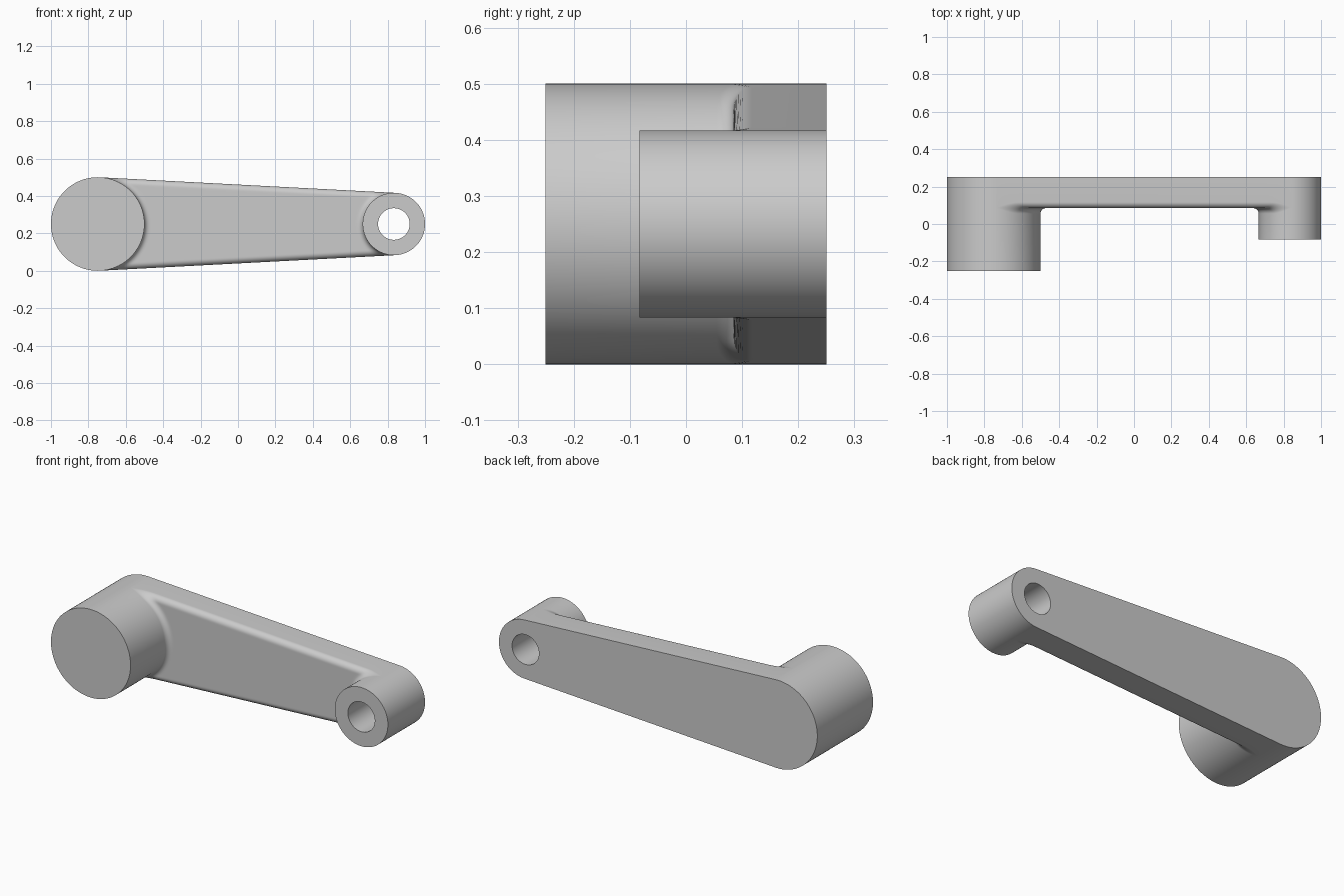
import bpy, bmesh, math

if "Cube" in bpy.data.objects:
    bpy.data.objects.remove(bpy.data.objects["Cube"])

CZ, BACK, FACE = 0.25, 0.25, 0.085      # axis height, rear plane, front of web
BIG = (-0.75, 0.25, -0.25)              # centre x, radius, front y
SMALL = (0.8333, 0.1667, -0.0833)
BORE = 0.0845
ROUND, FILLET = 0.032, 0.03
ROWS, COLS = 60, 60
PHI = math.acos((BIG[1] - SMALL[1]) / (SMALL[0] - BIG[0]))  # tangent angle

bm = bmesh.new()


def face(*pts):
    bm.faces.new([bm.verts.new(p) for p in pts])


def on_circle(x, r, a):
    return x + r * math.cos(a), CZ + r * math.sin(a)


def arc(d, r):
    d = min(max(d, 0), r)
    return r - math.sqrt(max(0, r * r - (r - d) ** 2))


def web_y(x, z):
    """Web front: rounded long edges plus fillets rising onto each boss."""
    edge = BIG[1] - ((x - BIG[0]) * math.cos(PHI) + abs(z - CZ) * math.sin(PHI))
    y = FACE + arc(edge, ROUND)
    for cx, r, _ in (BIG, SMALL):
        y -= arc(math.hypot(x - cx, z - CZ) - r, FILLET)
    return y


def spread(a, b, n):
    return [a + (b - a) * i / n for i in range(n + 1)]


right = spread(PHI, -PHI, ROWS)
left = spread(PHI, 2 * math.pi - PHI, ROWS)

# Web front, running between the facing arcs of the two bosses
grid = []
for a, b in zip(right, left):
    p, q = on_circle(BIG[0], BIG[1], a), on_circle(SMALL[0], SMALL[1], b)
    row = []
    for k in range(COLS + 1):
        u = (1 - math.cos(math.pi * k / COLS)) / 2
        x, z = p[0] + (q[0] - p[0]) * u, p[1] + (q[1] - p[1]) * u
        row.append((x, web_y(x, z), z))
    grid.append(row)
for r0, r1 in zip(grid, grid[1:]):
    for k in range(COLS):
        face(r0[k], r0[k + 1], r1[k + 1], r1[k])


def rear(p):
    return (p[0], BACK, p[2])


# Web sides and rear
for row in (grid[0], grid[-1]):
    for p, q in zip(row, row[1:]):
        face(p, q, rear(q), rear(p))
for r0, r1 in zip(grid, grid[1:]):
    face(rear(r0[0]), rear(r0[-1]), rear(r1[-1]), rear(r1[0]))


# Bosses: the inner arc of the wall stops at the web, the outer arc runs to the rear
def boss(spec, inner, outer, column, bore):
    cx, r, front = spec
    for angles, ends in ((inner, [row[column][1] for row in grid]),
                         (outer, [BACK] * len(outer))):
        for i in range(len(angles) - 1):
            (x0, z0), (x1, z1) = (on_circle(cx, r, a) for a in angles[i:i + 2])
            face((x0, front, z0), (x1, front, z1), (x1, ends[i + 1], z1), (x0, ends[i], z0))
            if bore:
                (u0, w0), (u1, w1) = (on_circle(cx, bore, a) for a in angles[i:i + 2])
                face((u0, front, w0), (u1, front, w1), (u1, BACK, w1), (u0, BACK, w0))
                for y in (front, BACK):
                    face((x0, y, z0), (x1, y, z1), (u1, y, w1), (u0, y, w0))
    if not bore:
        loop = inner[::-1] + outer[1:-1]
        for y in (front, BACK):
            pts = [on_circle(cx, r, a) for a in loop]
            face(*[(x, y, z) for x, z in pts])


boss(BIG, right, left, 0, 0)
boss(SMALL, left, right, -1, BORE)

bmesh.ops.remove_doubles(bm, verts=bm.verts, dist=1e-5)
bmesh.ops.recalc_face_normals(bm, faces=bm.faces)
mesh = bpy.data.meshes.new("lever_arm")
bm.to_mesh(mesh)
bm.free()
arm = bpy.data.objects.new("lever_arm", mesh)
bpy.context.collection.objects.link(arm)
bpy.context.view_layer.objects.active = arm
arm.select_set(True)
bpy.ops.object.shade_smooth_by_angle(angle=math.radians(30))
